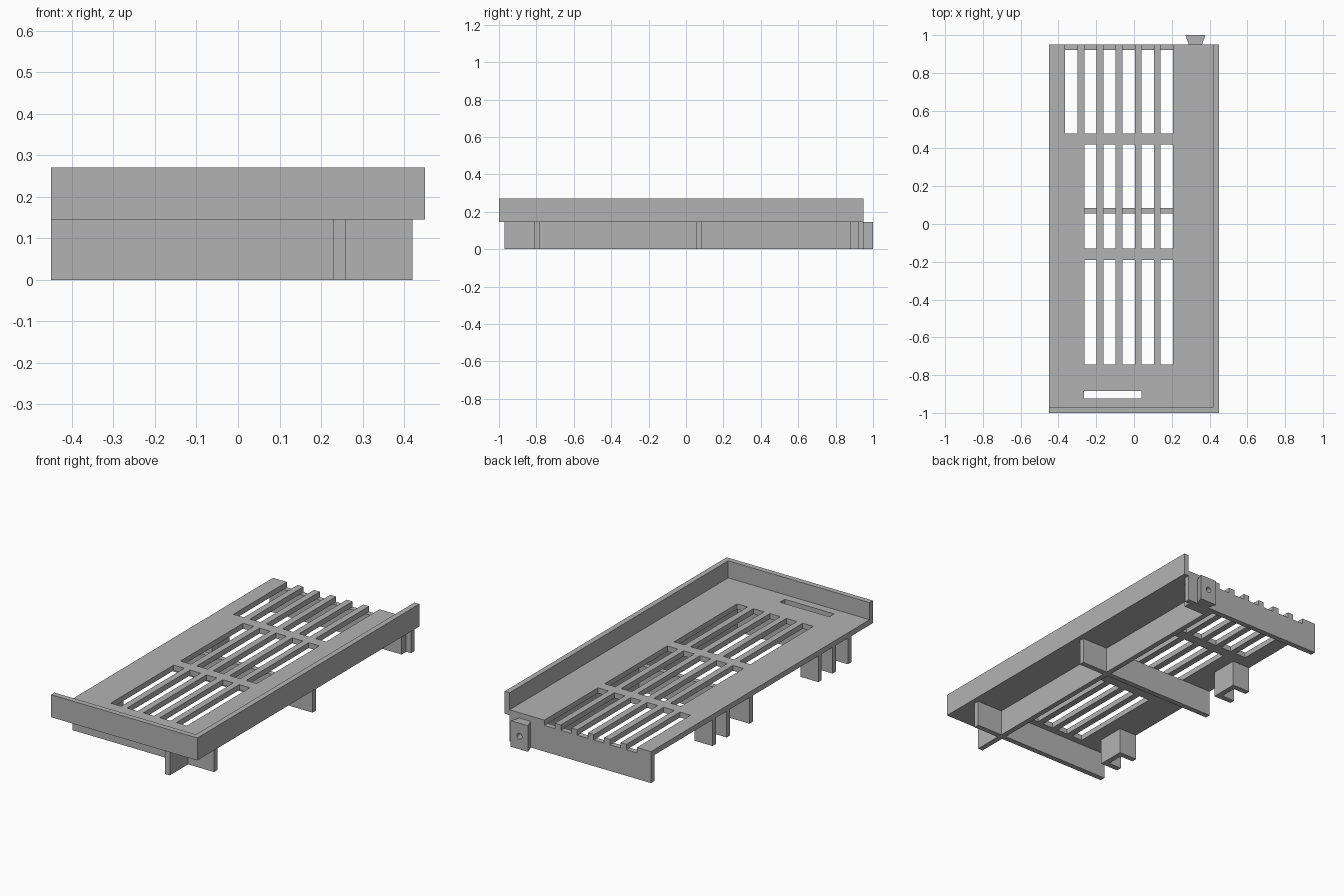
import bpy
import bmesh
from mathutils import Matrix, Vector

cube = bpy.data.objects.get("Cube")
if cube:
    bpy.data.objects.remove(cube, do_unlink=True)

grey = bpy.data.materials.new("plain grey")
grey.use_nodes = True
colour = (0.45, 0.45, 0.45, 1)
grey.diffuse_color = colour
grey.node_tree.nodes["Principled BSDF"].inputs["Base Color"].default_value = colour

W, BACK, FRONT = 0.45, 0.95, -1.0   # tray half width and ends
T = 0.03                            # wall thickness
DECK, TOP = 0.145, 0.27             # deck underside, rim top


def finish(name, bm):
    mesh = bpy.data.meshes.new(name)
    bm.to_mesh(mesh)
    bm.free()
    mesh.materials.append(grey)
    obj = bpy.data.objects.new(name, mesh)
    bpy.context.scene.collection.objects.link(obj)
    return obj


def add_box(bm, x, y, z):
    size = Vector((x[1] - x[0], y[1] - y[0], z[1] - z[0]))
    mid = Vector((sum(x) / 2, sum(y) / 2, sum(z) / 2))
    bmesh.ops.create_cube(bm, size=1, matrix=Matrix.Translation(mid) @ Matrix.Diagonal(size).to_4x4())


def box(name, x, y, z=(0, DECK)):
    bm = bmesh.new()
    add_box(bm, x, y, z)
    return finish(name, bm)


def prism(name, outline, z0, z1):
    bm = bmesh.new()
    face = bm.faces.new([bm.verts.new((x, y, z0)) for x, y in outline])
    ext = bmesh.ops.extrude_face_region(bm, geom=[face], use_keep_orig=True)["geom"]
    bmesh.ops.translate(bm, vec=(0, 0, z1 - z0), verts=[v for v in ext if isinstance(v, bmesh.types.BMVert)])
    bmesh.ops.recalc_face_normals(bm, faces=bm.faces)
    return finish(name, bm)


def cut(targets, cutter):
    cutter.hide_render = True
    for obj in targets:
        mod = obj.modifiers.new("cut", "BOOLEAN")
        mod.operation, mod.solver, mod.object = "DIFFERENCE", "EXACT", cutter
        bpy.context.view_layer.objects.active = obj
        bpy.ops.object.modifier_apply(modifier=mod.name)
    bpy.data.objects.remove(cutter, do_unlink=True)


# Slotted deck: three rows of long slots, the back row open-ended
deck = box("deck", (-W, W), (FRONT, BACK), (DECK, DECK + T))
slots = bmesh.new()
through = (DECK - 0.05, DECK + 0.1)
for y0, y1, first in ((-0.743, -0.19, 1), (-0.13, 0.42, 1), (0.48, 1.05, 0)):
    for i in range(first, 6):
        x = -0.364 + 0.101 * i
        add_box(slots, (x, x + 0.065), (y0, y1), through)
add_box(slots, (-0.264, 0.04), (-0.925, -0.883), through)
cut([deck], finish("slot_cutter", slots))

# Raised L-shaped rim along the front and one side
prism("rim", [(-W, FRONT), (W, FRONT), (W, BACK), (W - T, BACK), (W - T, FRONT + T), (-W, FRONT + T)], DECK, TOP)

# Ribs under the deck
for name, y in (("front_rib", -0.81), ("middle_rib", 0.055)):
    box(name, (-W, W - T), (y, y + T))
back_panel = box("back_panel", (-W, W - T), (BACK - T, BACK))
box("long_rib", (0.23, 0.26), (FRONT + T, BACK - T))

# U-shaped brackets opening towards the side edge
for name, y in (("front_bracket", -0.675), ("back_bracket", 0.255)):
    end, inner = y + 0.155, -0.34
    prism(name, [(-W, y), (inner, y), (inner, end), (-W, end), (-W, end - T),
                 (inner - T, end - T), (inner - T, y + T), (-W, y + T)], 0, DECK)

# Dovetail key with a backing block and a screw hole
key_x = 0.325
key = prism("dovetail_key", [(key_x - 0.035, BACK), (key_x + 0.035, BACK),
                             (key_x + 0.053, 1.0), (key_x - 0.053, 1.0)], 0, DECK)
block = box("key_backing", (0.26, 0.39), (0.88, BACK - T))
hole = bmesh.new()
bmesh.ops.create_cone(hole, cap_ends=True, segments=24, radius1=0.016, radius2=0.016, depth=0.4,
                      matrix=Matrix.Translation((key_x, BACK, DECK / 2)) @ Matrix.Rotation(1.5707963, 4, "X"))
cut([key, block, back_panel], finish("hole_cutter", hole))
